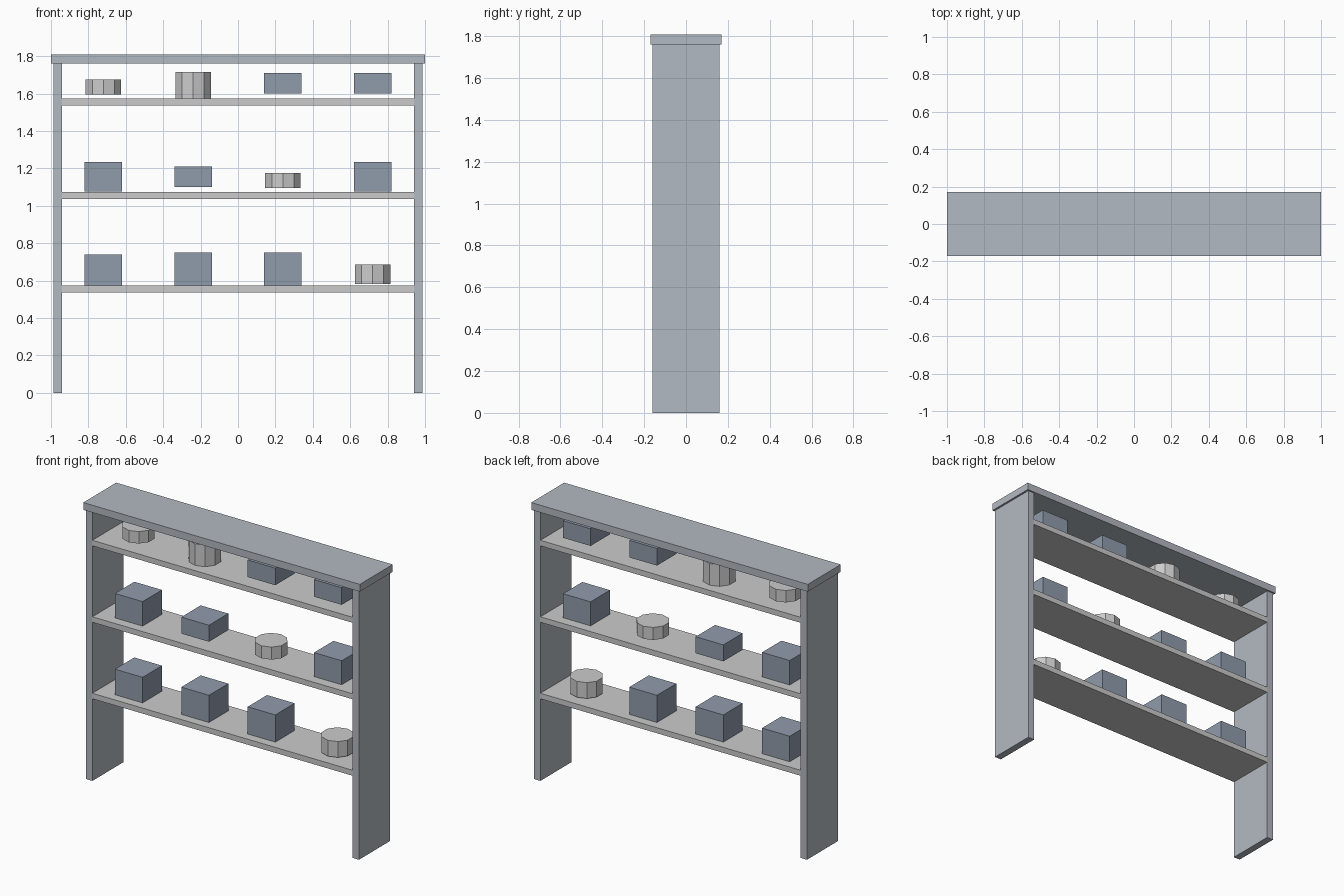
import bpy

if "Cube" in bpy.data.objects:
    bpy.data.objects.remove(bpy.data.objects["Cube"])


def material(name, color):
    mat = bpy.data.materials.new(name)
    mat.diffuse_color = color
    mat.use_nodes = True
    mat.node_tree.nodes["Principled BSDF"].inputs["Base Color"].default_value = mat.diffuse_color
    return mat


slate = material("slate_frame", (0.45, 0.49, 0.54, 1))
navy = material("navy_box", (0.28, 0.33, 0.41, 1))


def finish(name, mat):
    obj = bpy.context.object
    obj.name = name
    if mat:
        obj.data.materials.append(mat)


def box(name, center, size, mat=None):
    bpy.ops.mesh.primitive_cube_add(size=1, location=center)
    bpy.context.object.scale = size
    bpy.ops.object.transform_apply(location=False, rotation=False, scale=True)
    finish(name, mat)


def canister(name, center, height):
    bpy.ops.mesh.primitive_cylinder_add(vertices=10, radius=0.1, depth=height, location=center)
    finish(name, None)


# Frame: two side panels and an overhanging top
for side, x in (("left", -0.964), ("right", 0.964)):
    box(f"{side}_side_panel", (x, 0, 0.88), (0.046, 0.32, 1.76), slate)
box("top_board", (0, 0, 1.784), (2.0, 0.34, 0.048), slate)

# Shelves with goods, listed left to right as (kind, height)
B, C = "box", "canister"
rows = [
    [(B, 0.17), (B, 0.192), (B, 0.192), (C, 0.104)],
    [(B, 0.16), (B, 0.108), (C, 0.082), (B, 0.157)],
    [(C, 0.078), (C, 0.158), (B, 0.112), (B, 0.112)],
]
for r, goods in enumerate(rows):
    z = 0.555 + 0.5 * r
    box(f"shelf_{r + 1}", (0, 0, z), (1.89, 0.32, 0.036))
    for i, (kind, height) in enumerate(goods):
        x = -0.72 + 0.48 * i
        name = f"{kind}_{r + 1}_{i + 1}"
        if kind == B:
            box(name, (x, 0, z + 0.10), (0.2, 0.2, height), navy)
        else:
            canister(name, (x, 0, z + 0.08), height)
